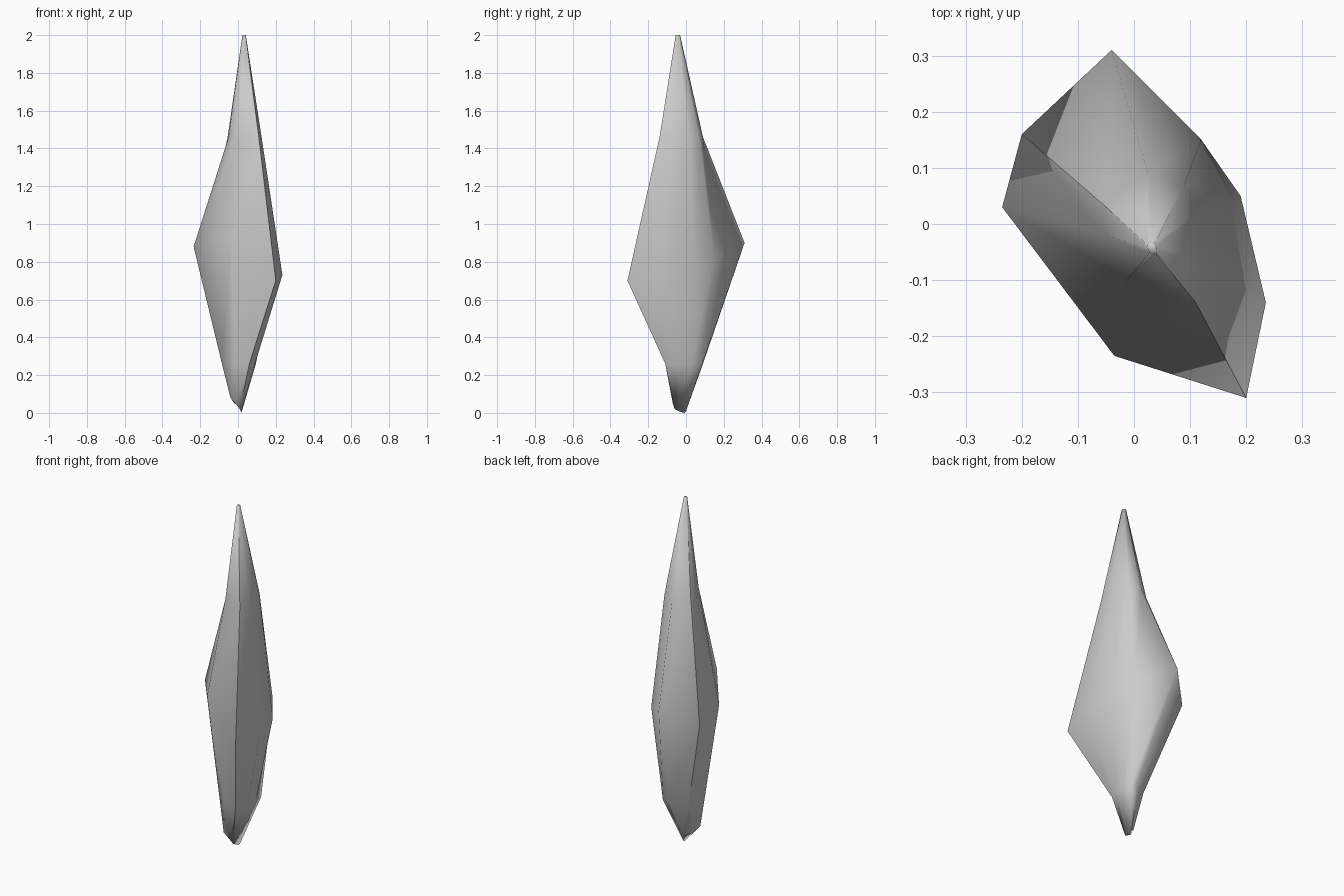
import bpy
import bmesh
from mathutils import Vector

default_cube = bpy.data.objects.get("Cube")
if default_cube:
    bpy.data.objects.remove(default_cube, do_unlink=True)


def make_material(name, color):
    material = bpy.data.materials.new(name)
    material.use_nodes = True
    material.diffuse_color = color
    shader = next(n for n in material.node_tree.nodes if n.type == "BSDF_PRINCIPLED")
    shader.inputs["Base Color"].default_value = color
    return material


def level_ring(points, height):
    """Place a flat outline at one height."""
    return [Vector((x, y, height)) for x, y in points]


def shrink_ring(ring, centre, factor):
    """Pull a ring in towards a centre, flattening it there."""
    centre = Vector(centre)
    shrunk = [centre.lerp(point, factor) for point in ring]
    for point in shrunk:
        point.z = centre.z
    return shrunk


# Cross-sections, counterclockwise, each with eight matching corners
foot = [Vector(p) for p in (
    (.02, .005, .03), (-.02, -.03, .05), (-.04, -.075, .08), (-.01, -.07, .05),
    (.01, -.06, .02), (.018, -.04, .01), (.018, -.01, 0), (.018, 0, .01))]
lower = level_ring([
    (.05, .09), (-.04, .03), (-.085, -.05), (-.02, -.1),
    (.06, -.11), (.09, -.04), (.095, .03), (.09, .085)], .26)
belly = [Vector(p) for p in (
    (-.04, .31, .9), (-.2, .16, .8), (-.235, .03, .88), (-.035, -.235, .94),
    (.2, -.31, .7), (.235, -.14, .73), (.19, .05, .76), (.12, .15, .82))]
upper = level_ring([
    (.025, .09), (-.055, .035), (-.05, -.02), (-.012, -.1),
    (.11, -.14), (.125, -.07), (.115, .02), (.09, .07)], .73 * 2)
tip = shrink_ring(upper, (.032, -.045, 2), .1)
rings = [foot, lower, belly, upper, tip]

# Skin the cross-sections into one closed shard
bm = bmesh.new()
loops = [[bm.verts.new(point) for point in ring] for ring in rings]
count = len(belly)
for below, above in zip(loops, loops[1:]):
    for i in range(count):
        j = (i + 1) % count
        bm.faces.new((below[i], below[j], above[j], above[i]))
bm.faces.new(list(reversed(loops[0])))
bm.faces.new(loops[-1])
bmesh.ops.recalc_face_normals(bm, faces=bm.faces)
for face in bm.faces:
    face.smooth = True

# Keep the two long ridges crisp
for column in (1, 4):
    for below, above in zip(loops, loops[1:]):
        bm.edges.get((below[column], above[column])).smooth = False

mesh = bpy.data.meshes.new("crystal_shard")
bm.to_mesh(mesh)
bm.free()
mesh.materials.append(make_material("pale grey stone", (.6, .6, .6, 1)))
shard = bpy.data.objects.new("crystal_shard", mesh)
bpy.context.collection.objects.link(shard)
